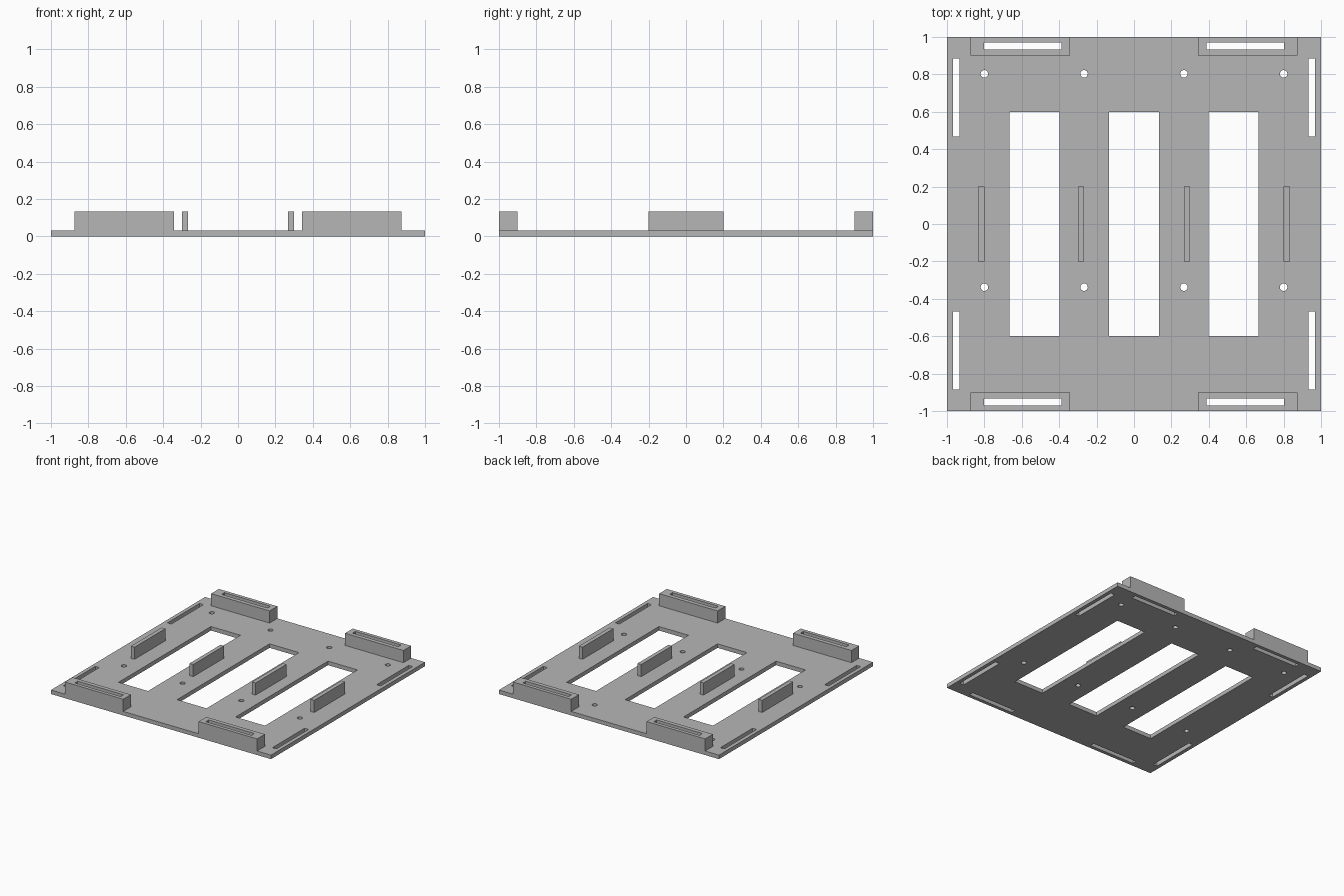
import bpy
import bmesh
from mathutils import Matrix, Vector

cube = bpy.data.objects.get("Cube")
if cube:
    bpy.data.objects.remove(cube, do_unlink=True)

PLATE_TOP = 0.033
BLOCK_TOP = 0.133

grey = bpy.data.materials.new("plain grey")
grey.use_nodes = True
colour = (0.47, 0.47, 0.47, 1)
grey.diffuse_color = colour
grey.node_tree.nodes["Principled BSDF"].inputs["Base Color"].default_value = colour


def add_box(bm, x, y, z):
    """Box from (low, high) ranges on each axis."""
    low, high = (Vector(p) for p in zip(x, y, z))
    move = Matrix.Translation((low + high) / 2)
    bmesh.ops.create_cube(bm, size=1, matrix=move @ Matrix.Diagonal((*(high - low), 1)))


def finish(name, bm):
    mesh = bpy.data.meshes.new(name)
    bm.to_mesh(mesh)
    bm.free()
    mesh.materials.append(grey)
    obj = bpy.data.objects.new(name, mesh)
    bpy.context.collection.objects.link(obj)
    return obj


def box(name, x, y, z):
    bm = bmesh.new()
    add_box(bm, x, y, z)
    return finish(name, bm)


def mirrored(low, high, sign):
    return sorted((low * sign, high * sign))


# Base plate
solids = [box("base_plate", (-1, 1), (-1, 1), (0, PLATE_TOP))]

# Raised slotted blocks along the front and back edges
for sx, side in ((1, "left"), (-1, "right")):
    for sy, end in ((1, "back"), (-1, "front")):
        solids.append(box(f"{end}_{side}_block", mirrored(0.343, 0.874, sx),
                          mirrored(0.9, 1, sy), (PLATE_TOP, BLOCK_TOP)))

# Upright fins across the middle
for sx, side in ((1, "left"), (-1, "right")):
    for low, place in ((0.267, "inner"), (0.8, "outer")):
        box(f"{place}_{side}_fin", mirrored(low, low + 0.033, sx),
            (-0.2, 0.2), (PLATE_TOP, BLOCK_TOP))

# All openings as one cutter
cut = bmesh.new()
through = (-0.1, 0.3)
for x in (-0.532, 0, 0.532):
    add_box(cut, (x - 0.134, x + 0.134), (-0.6, 0.6), through)
for sx in (1, -1):
    for sy in (1, -1):
        add_box(cut, mirrored(0.387, 0.803, sx), mirrored(0.934, 0.971, sy), through)
        add_box(cut, mirrored(0.933, 0.969, sx), mirrored(0.468, 0.885, sy), through)
for x in (-0.8, -0.267, 0.267, 0.8):
    for y in (0.803, -0.338):
        bmesh.ops.create_cone(cut, cap_ends=True, segments=24, radius1=0.02, radius2=0.02,
                              depth=0.4, matrix=Matrix.Translation((x, y, 0)))
cutter = finish("opening_cutter", cut)
cutter.hide_render = True

for obj in solids:
    mod = obj.modifiers.new("openings", "BOOLEAN")
    mod.operation = "DIFFERENCE"
    mod.solver = "EXACT"
    mod.object = cutter

# Bake the openings and drop the cutter
depsgraph = bpy.context.evaluated_depsgraph_get()
baked = [bpy.data.meshes.new_from_object(o.evaluated_get(depsgraph)) for o in solids]
for obj, mesh in zip(solids, baked):
    obj.modifiers.clear()
    obj.data = mesh
bpy.data.objects.remove(cutter, do_unlink=True)
